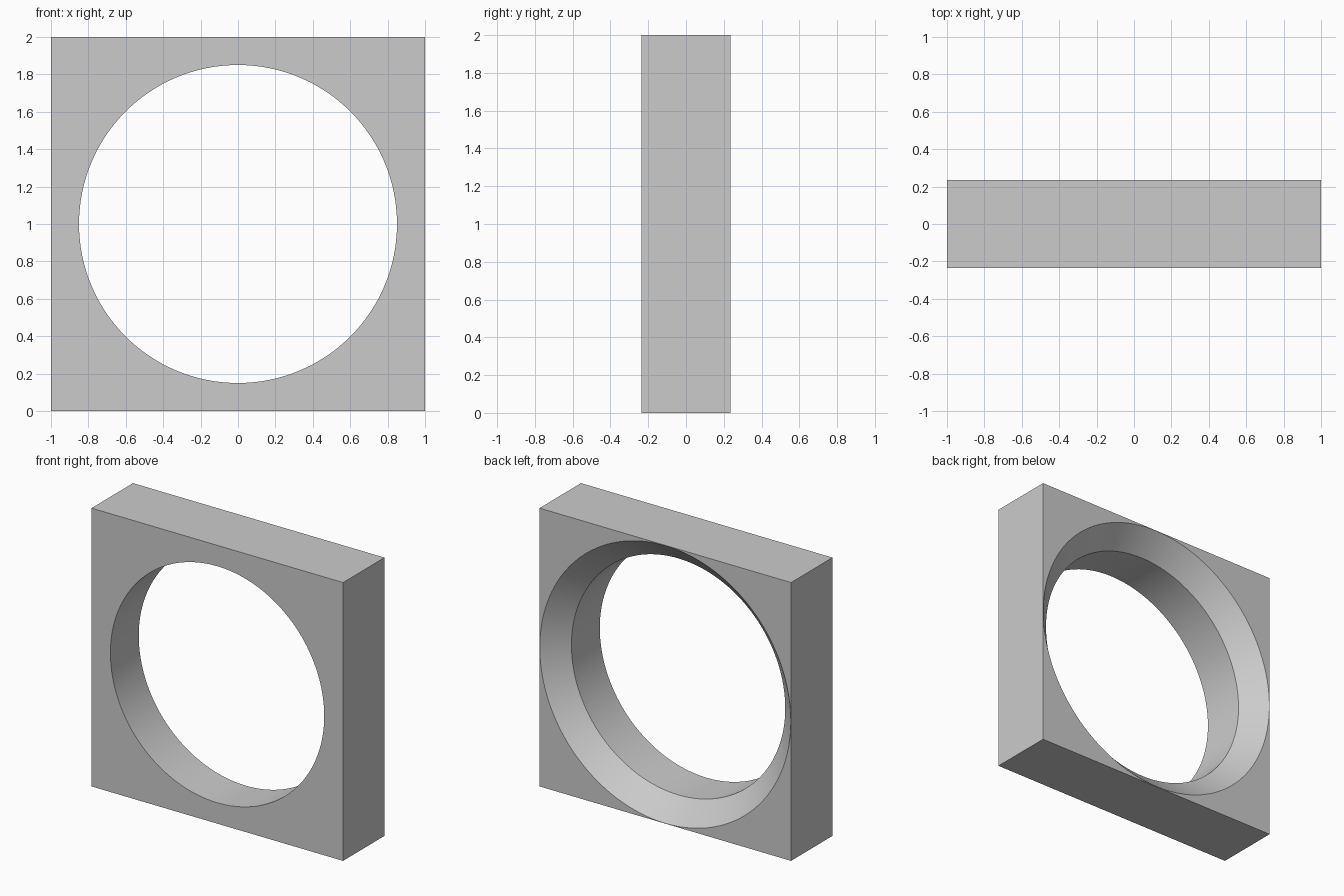
import bpy, bmesh, math

cube = bpy.data.objects.get("Cube")
if cube:
    bpy.data.objects.remove(cube)

SEGMENTS = 128      # multiple of eight, so the square's corners fall on it
HALF_DEPTH = 0.235
BORE = 0.85
MOUTH = 0.998
CHAMFER = MOUTH - BORE

grey = bpy.data.materials.new("plain grey")
grey.use_nodes = True
colour = (0.6, 0.6, 0.6, 1)
grey.diffuse_color = colour
grey.node_tree.nodes["Principled BSDF"].inputs["Base Color"].default_value = colour


def ring(bm, y, radius, square=False):
    """A closed ring of vertices around the y axis, round or square."""
    verts = []
    for i in range(SEGMENTS):
        a = math.tau * i / SEGMENTS
        c, s = math.cos(a), math.sin(a)
        r = radius / max(abs(c), abs(s)) if square else radius
        verts.append(bm.verts.new((r * c, y, 1 + r * s)))
    return verts


# Square frame with a round bore, flared at the back
bm = bmesh.new()
rings = [
    ring(bm, -HALF_DEPTH, 1, square=True),
    ring(bm, -HALF_DEPTH, BORE),
    ring(bm, HALF_DEPTH - CHAMFER, BORE),
    ring(bm, HALF_DEPTH, MOUTH),
    ring(bm, HALF_DEPTH, 1, square=True),
]
for a, b in zip(rings, rings[1:] + rings[:1]):
    for i in range(SEGMENTS):
        j = (i + 1) % SEGMENTS
        bm.faces.new((a[i], a[j], b[j], b[i]))
bmesh.ops.recalc_face_normals(bm, faces=bm.faces)

mesh = bpy.data.meshes.new("square_frame")
bm.to_mesh(mesh)
bm.free()
mesh.materials.append(grey)
frame = bpy.data.objects.new("square_frame", mesh)
bpy.context.collection.objects.link(frame)

# Smooth the bore and flare, keep the rims and corners sharp
bpy.ops.object.select_all(action="DESELECT")
frame.select_set(True)
bpy.context.view_layer.objects.active = frame
bpy.ops.object.shade_smooth_by_angle(angle=math.radians(30))
